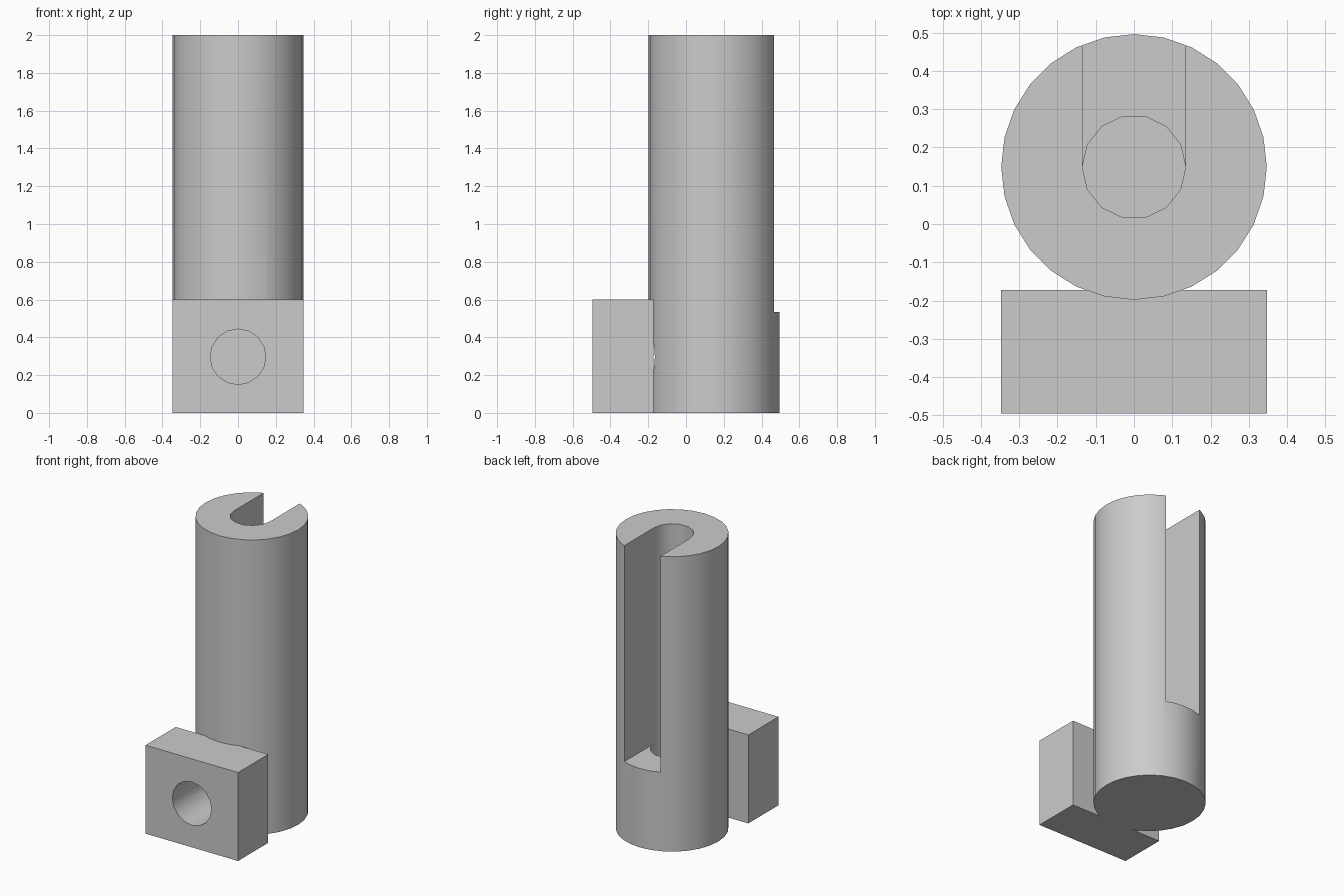
import bpy
import math

cube = bpy.data.objects.get("Cube")
if cube:
    bpy.data.objects.remove(cube, do_unlink=True)

grey = bpy.data.materials.new("plain grey")
grey.use_nodes = True
colour = (0.6, 0.6, 0.6, 1)
grey.diffuse_color = colour
grey.node_tree.nodes["Principled BSDF"].inputs["Base Color"].default_value = colour

POST_Y = 0.149   # axis of the post
POST_R = 0.347
BORE_R = 0.135


def finish(obj, name):
    obj.name = name
    obj.data.materials.append(grey)
    return obj


def box(name, low, high):
    centre = [(a + b) / 2 for a, b in zip(low, high)]
    bpy.ops.mesh.primitive_cube_add(size=1, location=centre)
    obj = bpy.context.object
    obj.scale = [b - a for a, b in zip(low, high)]
    bpy.ops.object.transform_apply(location=True, rotation=True, scale=True)
    return finish(obj, name)


def cylinder(name, radius, length, centre, sides, tilt=0.0):
    # quarter turn puts a vertex on the x axis
    bpy.ops.mesh.primitive_cylinder_add(
        vertices=sides, radius=radius, depth=length, location=centre,
        rotation=(tilt, 0, 0 if tilt else math.pi / 2))
    obj = bpy.context.object
    bpy.ops.object.transform_apply(location=True, rotation=True, scale=True)
    return finish(obj, name)


def combine(target, other, operation):
    mod = target.modifiers.new(operation.lower(), "BOOLEAN")
    mod.operation = operation
    mod.solver = "EXACT"
    mod.object = other
    bpy.ops.object.select_all(action="DESELECT")
    target.select_set(True)
    bpy.context.view_layer.objects.active = target
    bpy.ops.object.modifier_apply(modifier=mod.name)
    bpy.data.objects.remove(other, do_unlink=True)


# Round post joined to the mounting block
post = cylinder("slotted_post", POST_R, 2.0, (0, POST_Y, 1.0), 28)
block = box("mounting_block", (-POST_R, -0.495, 0), (POST_R, -0.172, 0.6))
combine(post, block, "UNION")

# Open slot down the back of the post
slot = box("slot_cutter", (-BORE_R, POST_Y, 0.535), (BORE_R, 0.7, 2.2))
combine(post, slot, "DIFFERENCE")

# Blind bore, a little deeper than the slot
bore = cylinder("bore_cutter", BORE_R, 1.8, (0, POST_Y, 1.3), 14)
combine(post, bore, "DIFFERENCE")

# Blind screw hole through the block into the post
hole = cylinder("screw_hole_cutter", 0.147, 0.7, (0, -0.38, 0.297), 16, math.pi / 2)
combine(post, hole, "DIFFERENCE")

# Smooth round walls with crisp edges
post.select_set(True)
bpy.context.view_layer.objects.active = post
bpy.ops.object.shade_smooth_by_angle(angle=math.radians(30))
